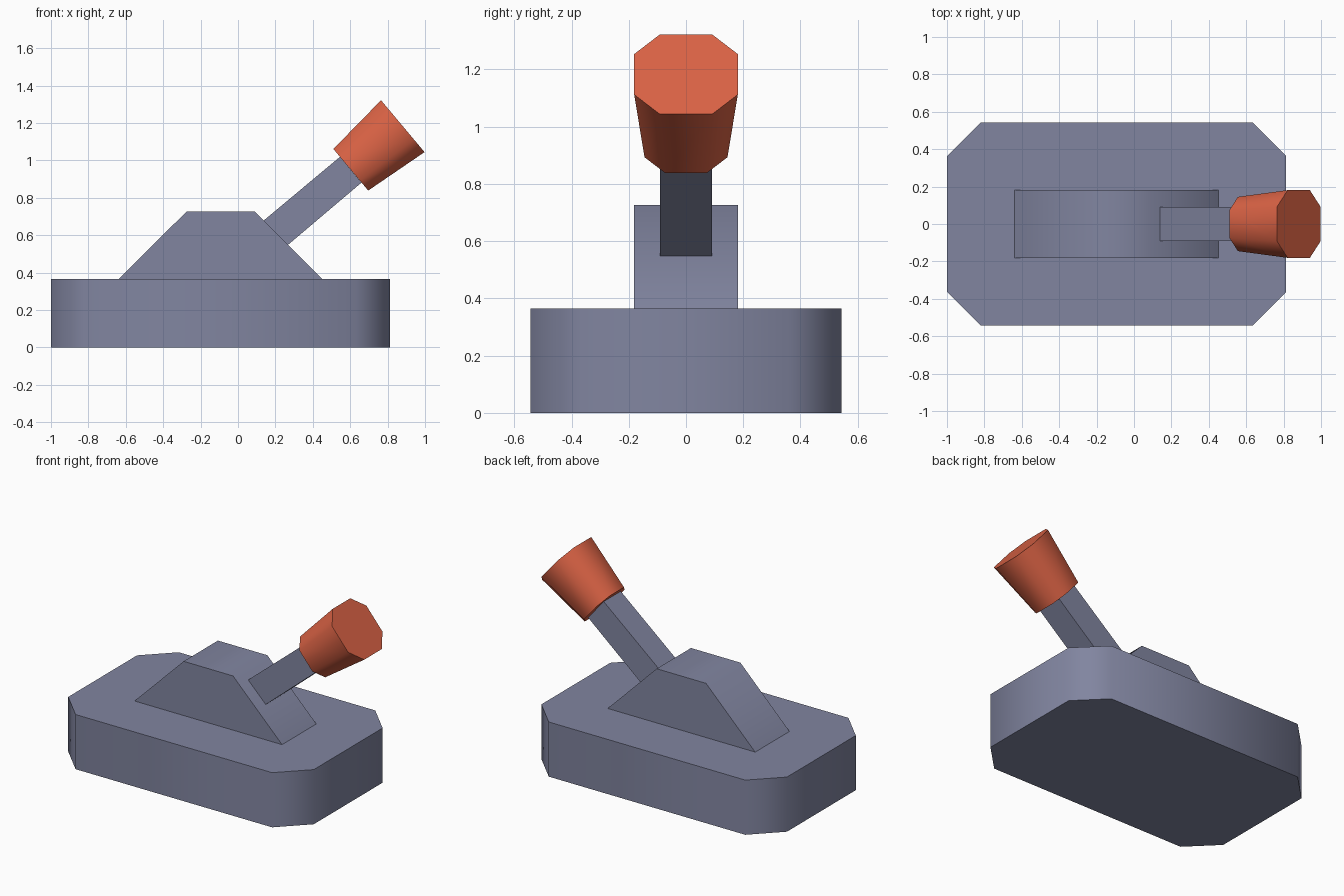
import bpy, bmesh, math
from mathutils import Vector

if "Cube" in bpy.data.objects:
    bpy.data.objects.remove(bpy.data.objects["Cube"])


def material(name, rgb):
    m = bpy.data.materials.new(name)
    m.diffuse_color = (*rgb, 1)
    m.use_nodes = True
    m.node_tree.nodes["Principled BSDF"].inputs["Base Color"].default_value = m.diffuse_color
    return m


GREY = material("blue grey", (0.22, 0.235, 0.352))
ORANGE = material("orange red", (0.71, 0.125, 0.06))


def loft(name, ring_a, ring_b, mat):
    """Closed solid between two rings of equal length."""
    bm = bmesh.new()
    a = [bm.verts.new(p) for p in ring_a]
    b = [bm.verts.new(p) for p in ring_b]
    n = len(a)
    bm.faces.new(a)
    bm.faces.new(b)
    for i in range(n):
        j = (i + 1) % n
        bm.faces.new((a[i], a[j], b[j], b[i]))
    bmesh.ops.recalc_face_normals(bm, faces=bm.faces)
    me = bpy.data.meshes.new(name)
    bm.to_mesh(me)
    bm.free()
    me.materials.append(mat)
    ob = bpy.data.objects.new(name, me)
    bpy.context.collection.objects.link(ob)
    bpy.ops.object.select_all(action='DESELECT')
    ob.select_set(True)
    bpy.context.view_layer.objects.active = ob
    bpy.ops.object.shade_smooth_by_angle(angle=math.radians(50))
    return ob


def octagon(hx, hy, cut):
    """Rectangle with chamfered corners."""
    x, y = hx - cut, hy - cut
    return [(hx, -y), (hx, y), (x, hy), (-x, hy),
            (-hx, y), (-hx, -y), (-x, -hy), (x, -hy)]


def prism_y(name, profile, half, mat):
    """Side profile (x, z) extruded symmetrically along y."""
    return loft(name, [(x, -half, z) for x, z in profile],
                [(x, half, z) for x, z in profile], mat)


# Chamfered base block
plan = [(x - 0.093, y) for x, y in octagon(0.907, 0.544, 0.181)]
loft("base", [(x, y, 0) for x, y in plan], [(x, y, 0.365) for x, y in plan], GREY)

# Trapezoid lever mount
prism_y("lever_mount", [(-0.638, 0.365), (0.452, 0.365), (0.09, 0.727), (-0.275, 0.727)],
        0.181, GREY)

# Tilted lever shaft, cut flush with the mount's slope
prism_y("lever_shaft", [(0.138, 0.679), (0.268, 0.549), (0.66, 0.881), (0.545, 1.019)],
        0.09, GREY)

# Flared eight-sided knob on the shaft's axis
tilt = math.radians(40)
up = Vector((-math.sin(tilt), 0, math.cos(tilt)))
side = Vector((0, 1, 0))


def knob_ring(centre, r):
    return [Vector(centre) + side * u + up * v for u, v in octagon(r, r, r * 0.49)]


loft("lever_knob", knob_ring((0.603, 0, 0.95), 0.145),
     knob_ring((0.881, 0, 1.183), 0.181), ORANGE)
